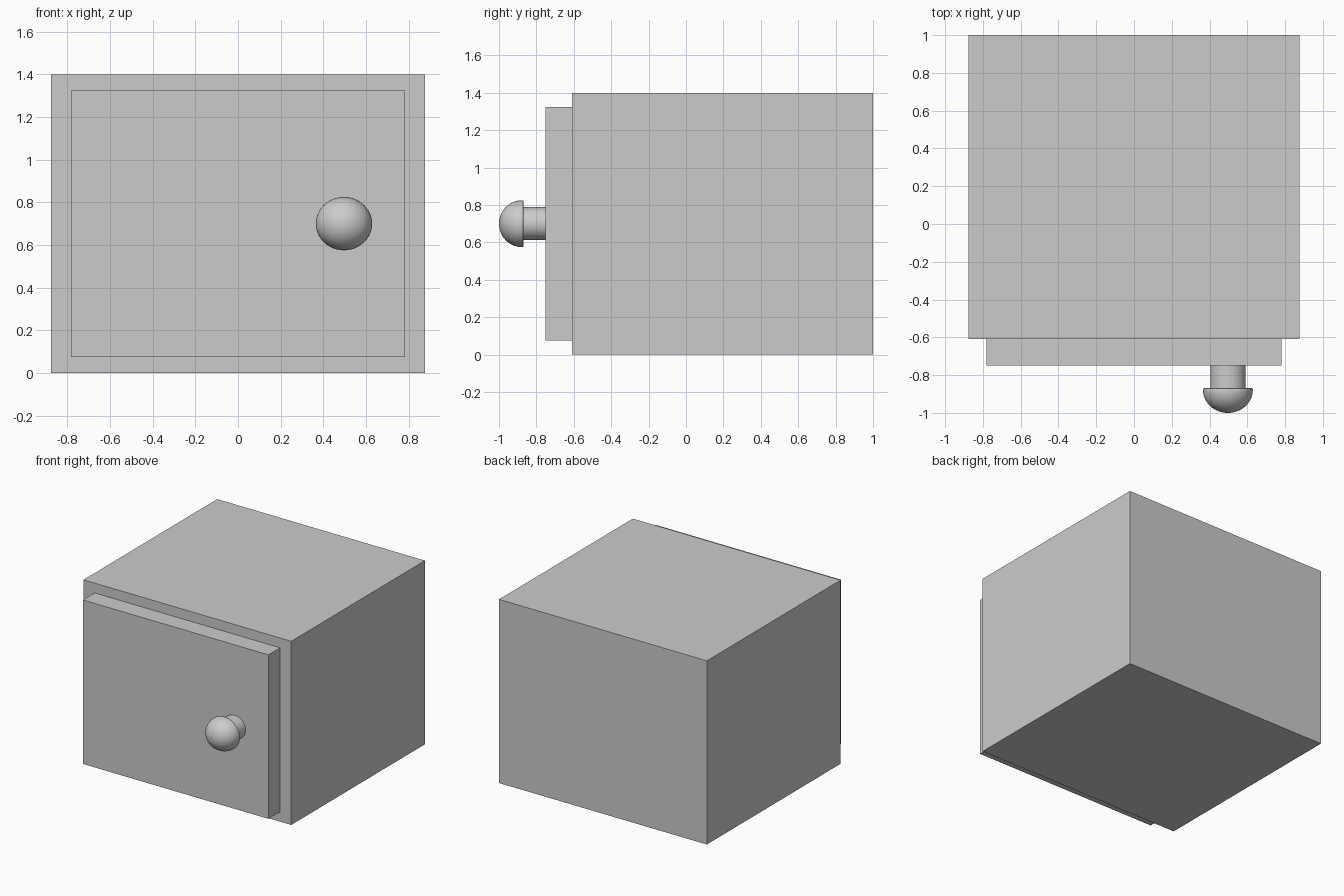
import bpy, bmesh, math
from mathutils import Matrix, Vector

if "Cube" in bpy.data.objects:
    bpy.data.objects.remove(bpy.data.objects["Cube"])


def finish(bm, name):
    bmesh.ops.recalc_face_normals(bm, faces=bm.faces)
    mesh = bpy.data.meshes.new(name)
    bm.to_mesh(mesh)
    bm.free()
    obj = bpy.data.objects.new(name, mesh)
    bpy.context.collection.objects.link(obj)
    return obj


def box(name, lo, hi):
    lo, hi = Vector(lo), Vector(hi)
    bm = bmesh.new()
    bmesh.ops.create_cube(bm, size=1, matrix=Matrix.Translation((lo + hi) / 2)
                          @ Matrix.Diagonal((*(hi - lo), 1)))
    return finish(bm, name)


def lathe_y(name, profile, cx, cz, z_scale, steps=48):
    """Spin (radius, y) points around a y-axis line, slightly flattened in z."""
    bm = bmesh.new()
    verts = [bm.verts.new((r, y, 0)) for r, y in profile]
    edges = [bm.edges.new(pair) for pair in zip(verts, verts[1:])]
    bmesh.ops.spin(bm, geom=verts + edges, cent=(0, 0, 0), axis=(0, 1, 0),
                   angle=math.tau, steps=steps, use_duplicate=False)
    bmesh.ops.remove_doubles(bm, verts=bm.verts, dist=1e-5)
    bm.transform(Matrix.Translation((cx, 0, cz)) @ Matrix.Diagonal((1, 1, z_scale, 1)))
    obj = finish(bm, name)
    bpy.ops.object.select_all(action='DESELECT')
    obj.select_set(True)
    bpy.context.view_layer.objects.active = obj
    bpy.ops.object.shade_smooth_by_angle(angle=math.radians(40))
    return obj


# Cabinet body and raised door slab
box("cabinet_body", (-0.876, -0.61, 0), (0.876, 1.0, 1.4))
box("door", (-0.782, -0.75, 0.075), (0.782, -0.61, 1.325))

# Knob: round stem flaring into a domed cap with a softened rim
dome = [(0.132 * math.sin(a), -0.878 - 0.122 * math.cos(a))
        for a in (math.pi / 2 * i / 14 for i in range(15))]
rim = [(0.130, -0.871), (0.124, -0.868), (0.093, -0.868)]
stem = [(0.093, -0.75), (0, -0.75)]
lathe_y("door_knob", dome + rim + stem, 0.497, 0.70, 0.947)
